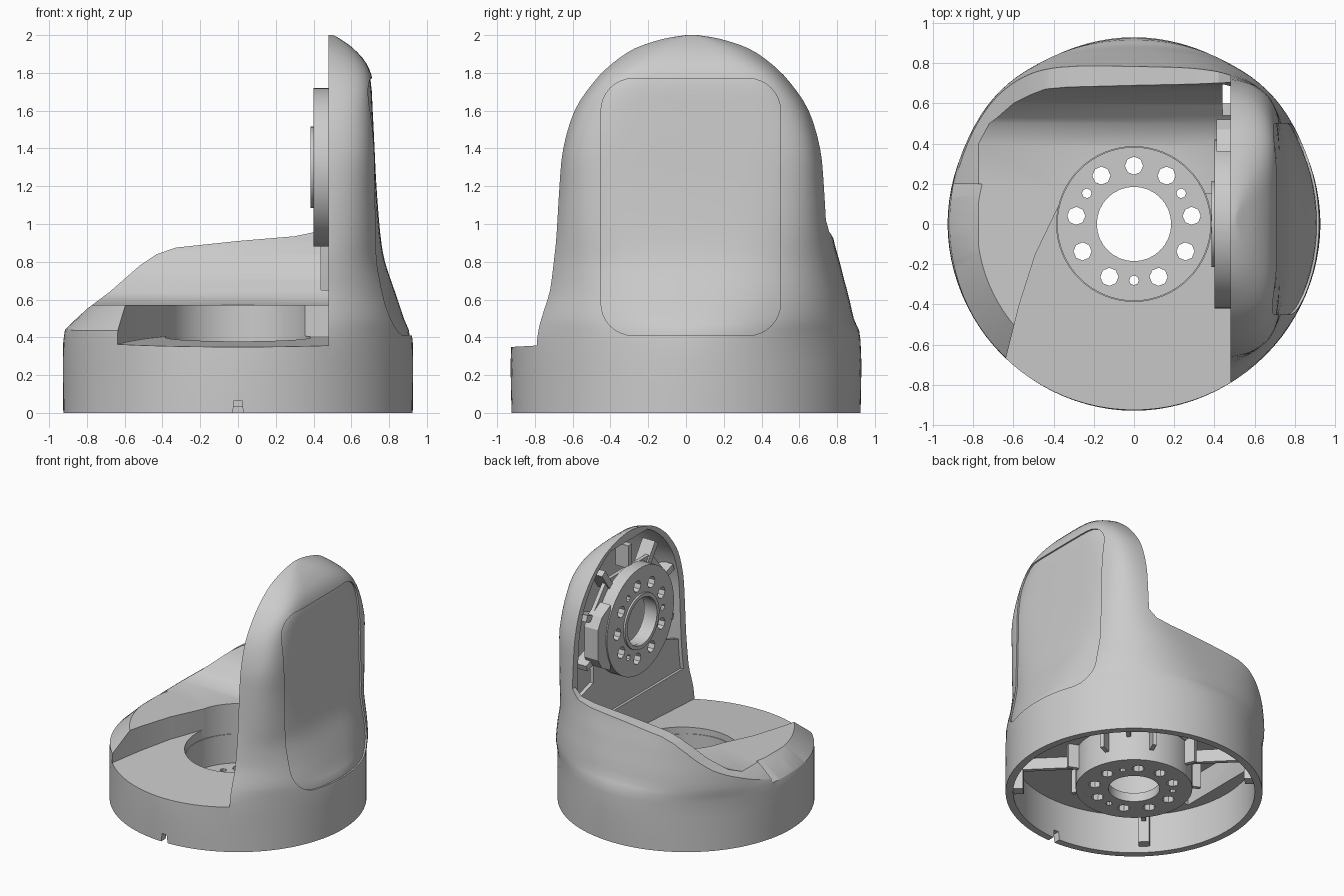
import bpy, bmesh, math
from mathutils import Vector

if "Cube" in bpy.data.objects:
    bpy.data.objects.remove(bpy.data.objects["Cube"], do_unlink=True)

grey = bpy.data.materials.new("light_grey_plastic")
grey.use_nodes = True
COLOUR = (0.6, 0.6, 0.6, 1)
grey.diffuse_color = COLOUR
grey.node_tree.nodes["Principled BSDF"].inputs["Base Color"].default_value = COLOUR

INNER = 0.48          # x of the upright's inner face
AXIS_Z = 1.3          # height of the joint axis


def rings_object(name, rings):
    """Closed solid through a list of rings with equal point counts."""
    bm = bmesh.new()
    loops = [[bm.verts.new(p) for p in ring] for ring in rings]
    count = len(loops[0])
    for low, high in zip(loops, loops[1:]):
        for i in range(count):
            j = (i + 1) % count
            bm.faces.new((low[i], low[j], high[j], high[i]))
    bm.faces.new(loops[0][::-1])
    bm.faces.new(loops[-1])
    bmesh.ops.recalc_face_normals(bm, faces=bm.faces)
    mesh = bpy.data.meshes.new(name)
    bm.to_mesh(mesh)
    bm.free()
    obj = bpy.data.objects.new(name, mesh)
    bpy.context.collection.objects.link(obj)
    mesh.materials.append(grey)
    return obj


def prism(name, pts, axis, a, b):
    """Extrude a flat outline along x, y or z."""
    place = {"x": lambda u, v, w: (w, u, v),
             "y": lambda u, v, w: (u, w, v),
             "z": lambda u, v, w: (u, v, w)}[axis]
    return rings_object(name, [[place(u, v, w) for u, v in pts] for w in (a, b)])


def circle(r, cx=0, cy=0, n=64):
    return [(cx + r * math.cos(math.tau * i / n), cy + r * math.sin(math.tau * i / n))
            for i in range(n)]


def rect(u0, u1, v0, v1):
    return [(u0, v0), (u1, v0), (u1, v1), (u0, v1)]


def rounded_rect(u0, u1, v0, v1, r):
    pts = []
    corners = ((u1 - r, v1 - r), (u0 + r, v1 - r), (u0 + r, v0 + r), (u1 - r, v0 + r))
    for k, (cu, cv) in enumerate(corners):
        for i in range(9):
            a = math.pi / 2 * (k + i / 8)
            pts.append((cu + r * math.cos(a), cv + r * math.sin(a)))
    return pts


def cut(obj, cutter, mode="DIFFERENCE"):
    mod = obj.modifiers.new("cut", "BOOLEAN")
    mod.operation, mod.solver, mod.object = mode, "EXACT", cutter
    bpy.context.view_layer.objects.active = obj
    bpy.ops.object.modifier_apply(modifier=mod.name)
    bpy.data.objects.remove(cutter, do_unlink=True)


def smooth(obj):
    bpy.ops.object.select_all(action="DESELECT")
    obj.select_set(True)
    bpy.context.view_layer.objects.active = obj
    bpy.ops.object.shade_smooth_by_angle(angle=math.radians(30))


# Outer skin stations: height, outer reach in x, half width at the inner face, squareness
KEYS = [Vector(k) for k in (
    (0, .925, .79, 2), (.38, .925, .79, 2), (.5, .89, .78, 2.35), (.65, .84, .75, 2.7),
    (.8, .79, .73, 3.2), (.95, .765, .715, 4), (1.2, .745, .7, 5), (1.4, .735, .68, 6),
    (1.6, .725, .62, 6), (1.75, .715, .52, 6), (1.85, .68, .42, 5), (1.93, .61, .3, 4),
    (1.98, .54, .15, 4), (2, .505, .03, 4))]
STATIONS = []
for k in range(len(KEYS) - 1):
    p0, p1, p2, p3 = (KEYS[min(max(k + d, 0), len(KEYS) - 1)] for d in (-1, 0, 1, 2))
    for t in (0, .33, .67):
        STATIONS.append(p1 + ((p2 - p0) * t + (2 * p0 - 5 * p1 + 4 * p2 - p3) * t ** 2
                              + (3 * p1 - p0 - 3 * p2 + p3) * t ** 3) / 2)
STATIONS.append(KEYS[-1])


def skin(name, inset=0, clip=None, z0=0, z1=3, drop=0):
    """Loft the skin, optionally inset and clipped to x >= clip."""
    rings = []
    for z, reach, half, n in STATIONS:
        if not z0 <= z <= z1:
            continue
        ry = half / (1 - (INNER / reach) ** n) ** (1 / n) - inset
        rx = reach - inset
        cy = .03 * min(1, max(0, (z - .38) / .25))
        if clip is None:
            ts = [math.tau * i / 96 for i in range(96)]
        else:
            top = math.acos((clip / rx) ** (n / 2))
            ts = [top * (2 * i / 47 - 1) for i in range(48)]
        ring = []
        for t in ts:
            c, s = math.cos(t), math.sin(t)
            ring.append((math.copysign(abs(c) ** (2 / n), c) * rx,
                         cy + math.copysign(abs(s) ** (2 / n), s) * ry,
                         z - (drop if z == 0 else 0)))
        rings.append(ring)
    return rings_object(name, rings)


# Main shell
body = skin("bracket_body")

# Shallow panel on the outside of the upright
panel = prism("panel_cutter", rounded_rect(-.45, .5, .41, 1.77, .17), "x", .6, 1.2)
cut(panel, skin("panel_floor", inset=.012))
cut(body, panel)

# Scooped deck rising into the back wall
cut(body, prism("deck_cutter", [(-1.5, .57), (.4, .57), (.5, .61), (.6, .71), (.67, .83),
                                (.7, .95), (.71, 1.1), (1.5, 1.1), (1.5, 3), (-1.5, 3)],
                "x", -1.5, INNER))
# Sweeping rim line
cut(body, prism("rim_cutter", [(-1.1, .3), (-.93, .43), (-.8, .55), (-.68, .64), (-.6, .71),
                               (-.52, .78), (-.43, .84), (-.33, .875), (0, .91), (.3, .935),
                               (.42, .96), (INNER, 1.02), (INNER, 3), (-1.1, 3)],
               "y", -1.5, 1.5))
# Chamfer around the left end of the rim
chamfer = prism("chamfer_cutter", rect(-1.2, -.5, -1.2, .2), "z", .435, .9)
cut(chamfer, rings_object("chamfer_cone", [[(x, y, z) for x, y in circle(r, n=96)]
                                           for r, z in ((.97, .39), (.76, .59), (.76, 1))]))
cut(body, chamfer)

# Lower front deck, gently sloping forward
step = prism("step_cutter", [(-.7, -1.2), (-.64, -.68), (-.57, -.4), (-.49, -.15), (-.36, .12),
                             (.36, .15), (INNER, .15), (INNER, -1.2)], "z", .4, 3)
for v in step.data.vertices:
    if v.co.z < 1:
        v.co.z += .055 * v.co.y
cut(body, step)

# Hollow underside and hollow upright
cut(body, prism("underside_cutter", circle(.87, n=96), "z", -.2, .31))
cut(body, skin("shaft_cutter", inset=.07, clip=.53, z1=1.86, drop=.1))
cut(body, skin("pocket_cutter", inset=.055, clip=.44, z0=.6, z1=1.94))

# Raised cavity under the upper deck and inside the back wall
under_deck = prism("under_deck_cutter", [(-.76, -.3), (-.64, -.3), (-.55, -.1), (-.44, .12),
                                         (-.41, .22), (.5, .22), (.5, 1), (-.76, 1)],
                   "z", .25, .52)
in_wall = prism("wall_cutter", [(.45, .27), (.45, .53), (.52, .57), (.64, .69), (.7, .79),
                                (.74, .79), (.95, .27)], "x", -.35, .51)
for cavity in (under_deck, in_wall):
    cut(cavity, skin("cavity_limit", inset=.06), "INTERSECT")
    cut(cavity, prism("hub_keep", circle(.43), "z", 0, 1))
    cut(body, cavity)

# Deck opening and cable notch
cut(body, prism("opening_cutter", circle(.385), "z", .1, .9))
cut(body, prism("notch_cutter", [(-.04, -.1), (.04, -.1), (.02, .065), (-.02, .065)],
                "y", -1.2, -.8))
smooth(body)


# Bolt pattern shared by both joint discs
def bored_disc(name, radius, bore, height):
    disc = prism(name, circle(radius), "z", 0, height)
    cut(disc, prism("bore", circle(bore, n=32), "z", -1, 1))
    for angles, r, reach in (((90, 56, 8, -28, -65, -115, -152, 172, 124), .045, .29),
                             ((33, 147, -90), .024, .28)):
        for a in map(math.radians, angles):
            cut(disc, prism("bolt", circle(r, reach * math.cos(a), reach * math.sin(a), 8),
                            "z", -1, 1))
    smooth(disc)
    return disc


def tube(name, outer, inner, axis, a, b, cz=0):
    obj = prism(name, circle(outer, 0, cz), axis, a, b)
    cut(obj, prism("bore", circle(inner, 0, cz), axis, a - 1, b + 1))
    smooth(obj)


# Base joint hub
hub = bored_disc("hub_plate", .4, .185, .07)
hub.location.z = .03
tube("hub_wall", .42, .38, "z", .03, .33)


# Gussets around the hub and tabs inside the base wall
def radial_box(name, r0, r1, width, z0, z1, angle):
    obj = prism(name, rect(r0, r1, -width / 2, width / 2), "z", z0, z1)
    obj.rotation_euler.z = math.radians(angle)


for i in range(8):
    radial_box("hub_gusset", .4, .5, .03, .12, .32, 45 * i + 22.5)
for i in range(4):
    radial_box("wall_tab", .8, .885, .08, .05, .32, 90 * i + 45)
    radial_box("base_rib", .41, .88, .03, .22, .32, 90 * i + 45)

# Mounting plate inside the upright
plate = prism("mount_plate", [(-.67, .58), (.69, .58), (.68, .88), (.45, .95), (.45, 1.5),
                              (.28, 1.7), (-.28, 1.7), (-.45, 1.5), (-.45, .95), (-.66, .88)],
              "x", .5, .53)
cut(plate, prism("plate_bore", circle(.36, 0, AXIS_Z), "x", 0, 1))

# Arm joint disc with raised collar and side lug
arm_disc = bored_disc("arm_joint_disc", .42, .19, .1)
arm_disc.rotation_euler.y = -math.pi / 2
arm_disc.location = Vector((.5, 0, AXIS_Z))
tube("arm_joint_collar", .215, .185, "x", .385, .42, AXIS_Z)
prism("arm_joint_lug", [(.36, 1.04), (.47, 1.1), (.52, 1.18), (.52, 1.42), (.47, 1.5),
                        (.36, 1.56)], "x", .41, .53)

# Ribs joining the disc to the upright shell
for a in (-20, 20, 55, 90, 125, 160, 200):
    rib = prism("upright_rib", rect(.4, .58, -.025, .025), "x", .49, .6)
    rib.rotation_euler.x = math.radians(a)
    rib.location.z = AXIS_Z
